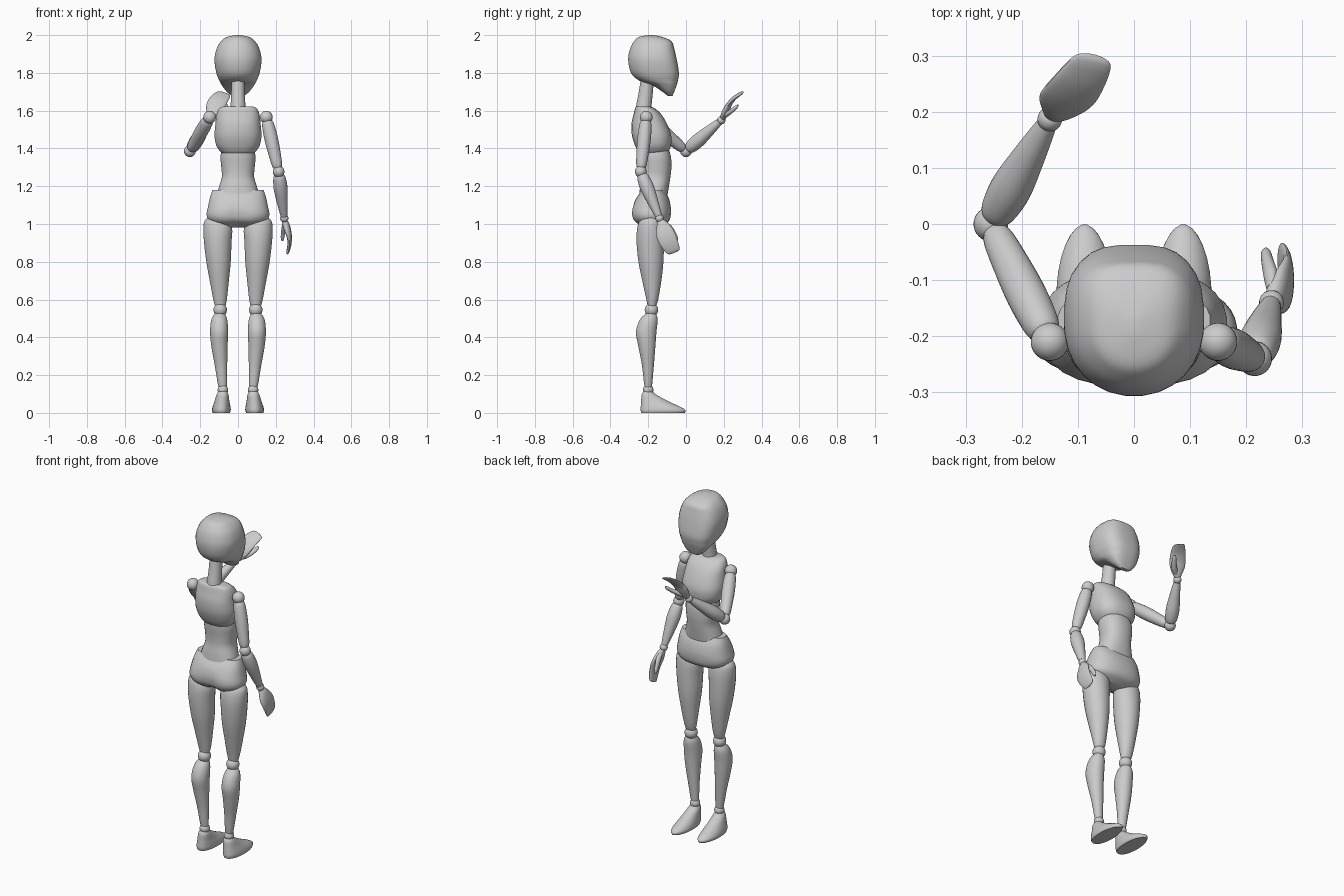
import bpy, bmesh, math
from mathutils import Vector as V

SEG, SUB = 28, 4


def smooth_rows(rows):
    # Catmull-Rom interpolation between cross-section rows
    out = []
    for i in range(len(rows) - 1):
        p0, p1 = rows[max(i - 1, 0)], rows[i]
        p2, p3 = rows[i + 1], rows[min(i + 2, len(rows) - 1)]
        for k in range(SUB):
            t = k / SUB
            out.append([0.5 * (2 * b + (c - a) * t + (2 * a - 5 * b + 4 * c - d) * t * t
                               + (3 * b - a - 3 * c + d) * t ** 3)
                        for a, b, c, d in zip(p0, p1, p2, p3)])
    return out + [list(rows[-1])]


def loft(name, sections, front=2.0, back=2.0, tweak=None):
    # sections: (centre, half-axis u, half-axis v); superellipse rings, capped
    bm = bmesh.new()
    rings = []
    for c, u, v in sections:
        ring = []
        for i in range(SEG):
            a = 2 * math.pi * (i + 0.5) / SEG
            co, si = math.cos(a), math.sin(a)
            e = 2 / (front if si > 0 else back)
            p = (c + u * math.copysign(abs(co) ** e, co)
                 + v * math.copysign(abs(si) ** e, si))
            ring.append(bm.verts.new(tweak(p) if tweak else p))
        rings.append(ring)
    for r, s in zip(rings, rings[1:]):
        for i in range(SEG):
            j = (i + 1) % SEG
            bm.faces.new((r[i], r[j], s[j], s[i]))
    bm.faces.new(rings[0])
    bm.faces.new(rings[-1])
    bmesh.ops.recalc_face_normals(bm, faces=bm.faces)
    me = bpy.data.meshes.new(name)
    bm.to_mesh(me)
    bm.free()
    ob = bpy.data.objects.new(name, me)
    bpy.context.collection.objects.link(ob)


def upright(name, rows, side=1, **kw):
    # rows: (z, x centre, x half-width, y back, y front)
    loft(name, [(V((side * x, (b + f) / 2, z)), V((h, 0, 0)), V((0, (f - b) / 2, 0)))
                for z, x, h, b, f in smooth_rows(rows)], **kw)


def limb(name, a, b, rows):
    # round tapered limb; rows: (fraction along, radius)
    d = b - a
    u = d.cross(V((1, 0, 0))).normalized()
    v = d.cross(u).normalized()
    loft(name, [(a + d * t, u * r, v * r) for t, r in smooth_rows(rows)])


def ball(name, c, r):
    loft(name, [(c + V((0, 0, -r * math.cos(math.pi * k / 14))),
                 V((r * math.sin(math.pi * k / 14) + 1e-5, 0, 0)),
                 V((0, r * math.sin(math.pi * k / 14) + 1e-5, 0))) for k in range(15)])


def hand_part(name, wrist, d, n, w, rows):
    # rows: (along, toward thumb, toward palm, half-width, half-thickness)
    loft(name, [(wrist + d * t + w * a + n * p, w * h, n * k)
                for t, a, p, h, k in smooth_rows(rows)])


# Head with a flattened face
upright("head", [
    (2.0, 0, .012, -.2, -.17), (1.99, 0, .06, -.25, -.125), (1.968, 0, .09, -.275, -.077),
    (1.93, 0, .113, -.296, -.062), (1.87, 0, .125, -.307, -.048), (1.80, 0, .115, -.292, -.037),
    (1.76, 0, .1, -.25, -.042), (1.735, 0, .086, -.18, -.049), (1.70, 0, .06, -.125, -.062),
    (1.677, 0, .03, -.095, -.072)], front=3.0, back=2.1)
upright("neck", [(1.58, 0, .043, -.268, -.178), (1.62, 0, .04, -.265, -.182),
                 (1.70, 0, .036, -.25, -.175), (1.80, 0, .036, -.235, -.165)])

# Torso
upright("chest", [
    (1.622, 0, .08, -.262, -.19), (1.612, 0, .1, -.27, -.165), (1.58, 0, .114, -.278, -.13),
    (1.53, 0, .12, -.289, -.1), (1.47, 0, .125, -.287, -.078), (1.42, 0, .117, -.272, -.078),
    (1.39, 0, .1, -.257, -.09), (1.375, 0, .085, -.245, -.11)], front=2.4, back=2.5)
upright("abdomen", [
    (1.42, 0, .08, -.24, -.1), (1.36, 0, .093, -.24, -.08), (1.30, 0, .089, -.235, -.077),
    (1.25, 0, .086, -.235, -.082), (1.20, 0, .1, -.243, -.09), (1.14, 0, .118, -.25, -.1)],
    front=2.3, back=2.3)


def cleft(p):
    # groove between the buttocks
    if p.y < -.2:
        depth = max(0, min(1, (1.12 - p.z) / .07))
        p.y += .03 * depth * math.exp(-(p.x / .03) ** 2)
    return p


upright("pelvis", [
    (1.18, 0, .136, -.23, -.115), (1.14, 0, .149, -.262, -.092), (1.09, 0, .16, -.285, -.08),
    (1.05, 0, .167, -.29, -.08), (1.02, 0, .156, -.28, -.087), (1.0, 0, .128, -.257, -.105),
    (.982, 0, .08, -.225, -.14)], front=2.4, back=2.5, tweak=cleft)

# Legs
for s, tag in ((-1, "left"), (1, "right")):
    upright(tag + "_thigh", [
        (1.04, .112, .04, -.22, -.15), (1.015, .11, .068, -.247, -.13), (.97, .107, .077, -.26, -.12),
        (.9, .107, .073, -.262, -.117), (.8, .103, .065, -.252, -.119), (.7, .099, .051, -.232, -.13),
        (.6, .095, .036, -.21, -.147), (.56, .094, .026, -.202, -.16)], s)
    ball(tag + "_knee", V((s * .094, -.183, .545)), .036)
    upright(tag + "_shin", [
        (.53, .096, .024, -.208, -.16), (.495, .099, .042, -.243, -.15), (.43, .1, .048, -.265, -.156),
        (.35, .098, .043, -.252, -.162), (.25, .09, .033, -.233, -.17), (.17, .084, .026, -.224, -.177),
        (.135, .081, .022, -.219, -.18)], s)
    ball(tag + "_ankle", V((s * .08, -.2, .122)), .028)
    upright(tag + "_foot", [
        (.112, .081, .024, -.226, -.175), (.095, .082, .032, -.235, -.155), (.06, .085, .04, -.238, -.09),
        (.035, .087, .047, -.24, -.035), (.015, .088, .05, -.241, -.002), (0, .088, .046, -.237, -.006)],
        s, front=1.9, back=2.3)

# Arms: right hangs down, left is raised
poses = {
    "right": (V((.15, -.21, 1.565)), V((.215, -.24, 1.277)), V((.245, -.14, 1.03)),
              V((.05, .38, -.92)), V((0, .92, .38)), -1),
    "left": (V((-.15, -.21, 1.565)), V((-.255, 0, 1.385)), V((-.15, .187, 1.55)),
             V((.077, .115, .14)), V((.95, -.25, -.32)), 1)}
for tag, (shoulder, elbow, wrist, d, w, flip) in poses.items():
    ball(tag + "_shoulder", shoulder, .034)
    limb(tag + "_upper_arm", shoulder, elbow,
         [(.06, .022), (.14, .032), (.4, .036), (.7, .032), (.88, .027), (.95, .018)])
    ball(tag + "_elbow", elbow, .031)
    limb(tag + "_forearm", elbow, wrist,
         [(.05, .02), (.13, .032), (.35, .037), (.65, .029), (.85, .022), (.95, .018)])
    ball(tag + "_wrist", wrist, .022)
    d = d.normalized()
    w = (w - d * w.dot(d)).normalized()
    n = d.cross(w) * flip
    hand_part(tag + "_hand", wrist, d, n, w, [
        (.01, 0, 0, .015, .013), (.03, 0, -.006, .028, .018), (.065, -.003, -.014, .045, .018),
        (.1, -.004, -.021, .05, .014), (.14, -.003, -.021, .047, .011), (.175, 0, -.014, .041, .009),
        (.193, .002, -.008, .033, .007), (.199, .003, -.005, .018, .004)])
    hand_part(tag + "_thumb", wrist, d, n, w, [
        (.03, .012, .0, .012, .01), (.06, .026, .004, .017, .013), (.1, .037, .012, .014, .011),
        (.13, .04, .016, .011, .009), (.145, .04, .017, .005, .004)])

# Smooth shading with sharp edges kept
bpy.ops.object.select_all(action='SELECT')
bpy.context.view_layer.objects.active = bpy.data.objects["head"]
bpy.ops.object.shade_smooth_by_angle(angle=math.radians(40))
